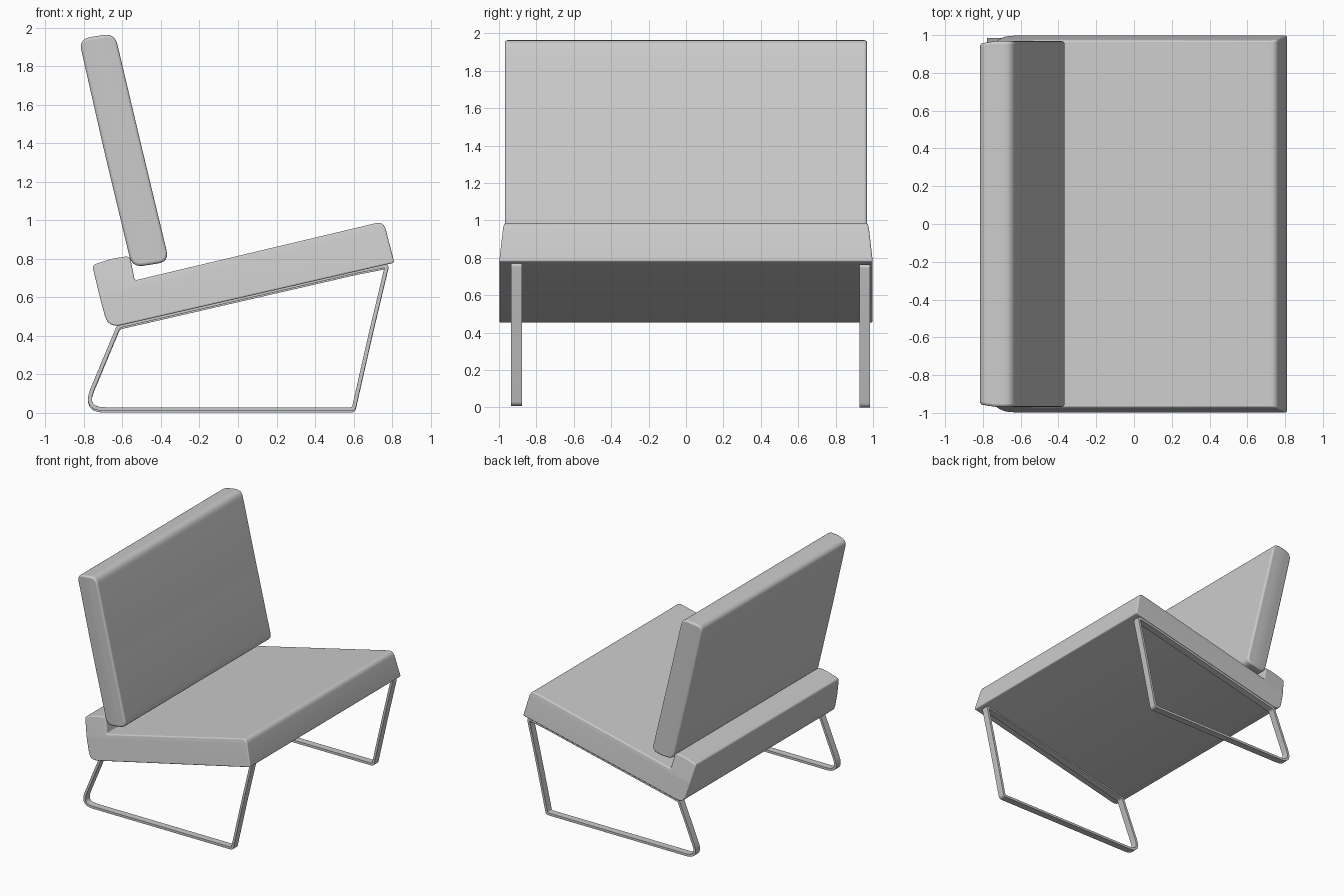
import bpy, bmesh
from mathutils import Vector

if "Cube" in bpy.data.objects:
    bpy.data.objects.remove(bpy.data.objects["Cube"])


def rounded(corners, n=6):
    """Closed xz outline from (x, z, cut) corners; each corner is eased over distance cut."""
    out, count = [], len(corners)
    for i, (x, z, cut) in enumerate(corners):
        p = Vector((x, z))
        if cut == 0:
            out.append(p)
            continue
        a = p + (Vector(corners[i - 1][:2]) - p).normalized() * cut
        b = p + (Vector(corners[(i + 1) % count][:2]) - p).normalized() * cut
        for k in range(n + 1):
            t = k / n
            out.append(a * (1 - t) ** 2 + p * 2 * t * (1 - t) + b * t ** 2)
    return out


def finish(name, bm, bevel):
    bmesh.ops.recalc_face_normals(bm, faces=bm.faces)
    mesh = bpy.data.meshes.new(name)
    bm.to_mesh(mesh)
    bm.free()
    ob = bpy.data.objects.new(name, mesh)
    bpy.context.collection.objects.link(ob)
    mod = ob.modifiers.new("soft_edges", 'BEVEL')
    mod.width, mod.segments = bevel, 3
    mod.limit_method, mod.angle_limit = 'ANGLE', 0.8
    bpy.ops.object.select_all(action='DESELECT')
    ob.select_set(True)
    bpy.context.view_layer.objects.active = ob
    bpy.ops.object.shade_smooth_by_angle(angle=0.6)
    return ob


def cushion(name, corners, half, origin, up, steps, bevel):
    """Extrude the outline along y, then trim both ends to a (height, half width) curve."""
    bm = bmesh.new()
    face = bm.faces.new([bm.verts.new((p.x, -half, p.y)) for p in rounded(corners)])
    ext = bmesh.ops.extrude_face_region(bm, geom=[face])
    bmesh.ops.translate(bm, vec=(0, 2 * half, 0),
                        verts=[v for v in ext['geom'] if isinstance(v, bmesh.types.BMVert)])
    up, origin = Vector(up).normalized(), Vector(origin)
    for s in (-1, 1):
        side = Vector((0, s, 0))
        for (h1, w1), (h2, w2) in zip(steps, steps[1:]):
            bmesh.ops.bisect_plane(bm, geom=bm.verts[:] + bm.edges[:] + bm.faces[:],
                                   plane_co=origin + up * h1 + side * w1,
                                   plane_no=side * (h2 - h1) - up * (w2 - w1),
                                   clear_outer=True)
            bmesh.ops.holes_fill(bm, edges=[e for e in bm.edges if e.is_boundary], sides=0)
    return finish(name, bm, bevel)


def bar_loop(name, corners, y, lift, half_width=0.029, half_thick=0.01):
    """Closed flat-bar frame following an xz outline."""
    path = rounded(corners)
    n = len(path)
    bm = bmesh.new()
    rings = []
    for i, p in enumerate(path):
        d1 = (p - path[i - 1]).normalized()
        d2 = (path[(i + 1) % n] - p).normalized()
        d = (d1 + d2).normalized()
        off = Vector((d.y, -d.x)) * half_thick / max(d.dot(d1), 0.5)
        rings.append([bm.verts.new((p.x + off.x * a, y + b * half_width, p.y + off.y * a + lift))
                      for a, b in ((1, -1), (1, 1), (-1, 1), (-1, -1))])
    for i in range(n):
        r, q = rings[i], rings[(i + 1) % n]
        for k in range(4):
            m = (k + 1) % 4
            bm.faces.new((r[k], r[m], q[m], q[k]))
    return finish(name, bm, 0.006)


# Seat with raised rear lip, sides narrowing toward the top
cushion("seat",
        [(-0.60, 0.457, 0.0), (0.812, 0.78, 0.012), (0.757, 0.995, 0.045),
         (-0.536, 0.688, 0.012), (-0.562, 0.815, 0.025), (-0.66, 0.80, 0.03),
         (-0.757, 0.767, 0.02), (-0.715, 0.59, 0.04), (-0.675, 0.445, 0.06)],
        1.0, (-0.60, 0, 0.457), (-0.227, 0, 0.974),
        [(0.0, 1.0), (0.06, 0.998), (0.12, 0.99), (0.18, 0.978), (0.34, 0.96)], 0.008)

# Reclined backrest, slightly narrower toward the rear
cushion("backrest",
        [(-0.55, 0.755, 0.06), (-0.357, 0.785, 0.06), (-0.50, 1.38, 0.1),
         (-0.64, 1.972, 0.06), (-0.827, 1.942, 0.06), (-0.695, 1.36, 0.1)],
        0.97, (-0.595, 0, 1.36), (-0.97, 0, -0.23),
        [(-0.09, 0.968), (0.0, 0.968), (0.09, 0.955)], 0.014)

# Bent flat-bar leg frames, one under each end
outline = [(-0.80, 0.011, 0.11), (0.60, 0.011, 0.015), (0.688, 0.40, 0.1),
           (0.773, 0.757, 0.012), (0.62, 0.728, 0.06), (-0.62, 0.442, 0.015)]
bar_loop("left_leg_frame", outline, -0.906, 0.008)
bar_loop("right_leg_frame", outline, 0.956, 0.0)
